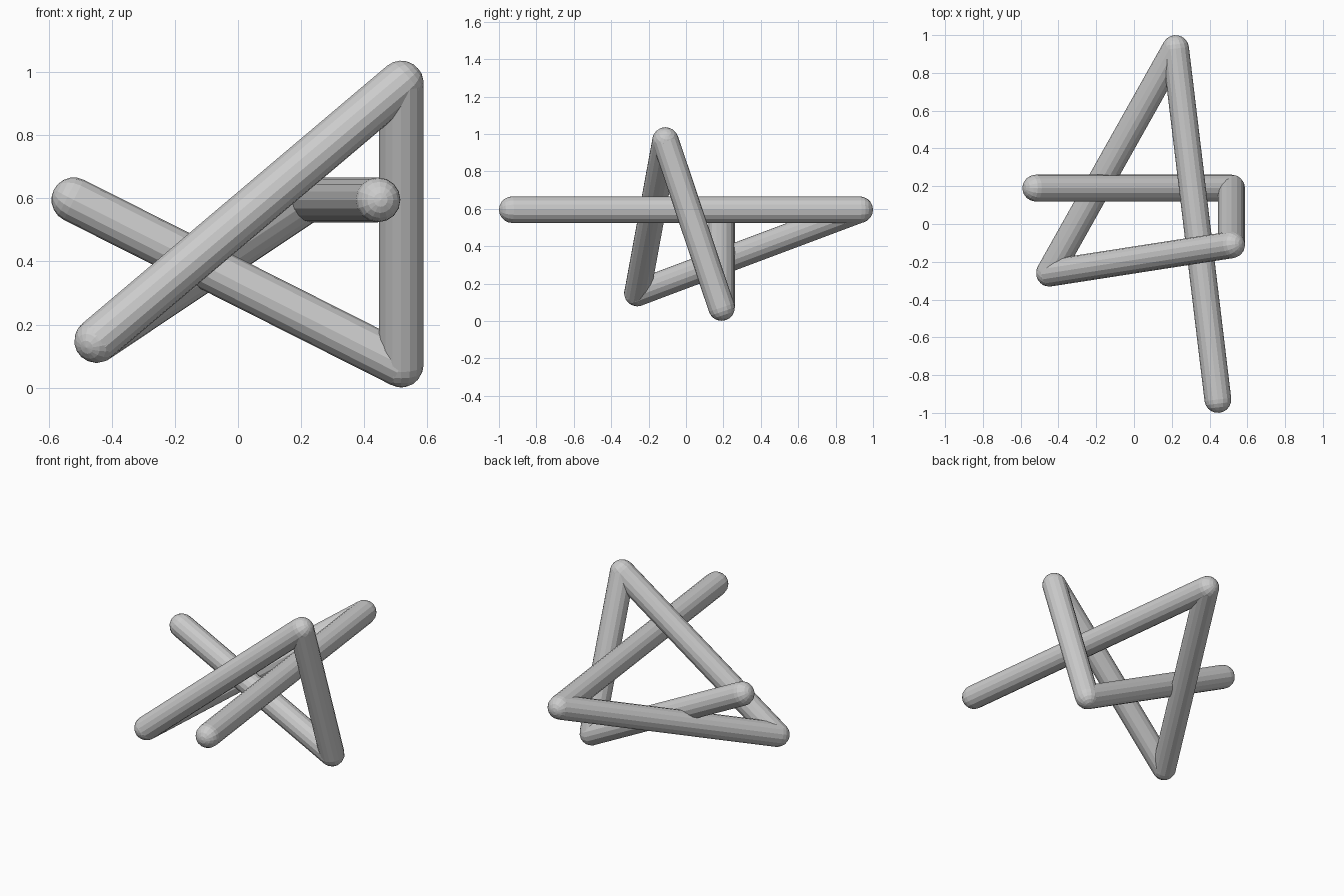
import bpy
from mathutils import Vector

if "Cube" in bpy.data.objects:
    bpy.data.objects.remove(bpy.data.objects["Cube"])

R = 0.071
SIDES = 16

# Path of the bent rod, from free end to free end
path = [Vector(p) for p in (
    (-0.52, 0.19, 0.595), (0.517, 0.19, 0.072), (0.517, -0.11, 0.965),
    (-0.448, -0.26, 0.149), (0.22, 0.929, 0.595), (0.444, -0.929, 0.595))]


def rod(a, b, name):
    d = b - a
    bpy.ops.mesh.primitive_cylinder_add(vertices=SIDES, radius=R, depth=d.length,
                                        end_fill_type='NOTHING', location=(a + b) / 2)
    o = bpy.context.object
    o.name = name
    o.rotation_euler = d.to_track_quat('Z', 'Y').to_euler()


# Straight rods
for i, (a, b) in enumerate(zip(path, path[1:])):
    rod(a, b, f"rod_{i + 1}")

# Ball joints and rounded ends
for i, p in enumerate(path):
    bpy.ops.mesh.primitive_uv_sphere_add(segments=SIDES, ring_count=10, radius=R, location=p)
    o = bpy.context.object
    o.name = f"ball_joint_{i + 1}"
    k = min(i, len(path) - 2)
    o.rotation_euler = (path[k + 1] - path[k]).to_track_quat('Z', 'Y').to_euler()
